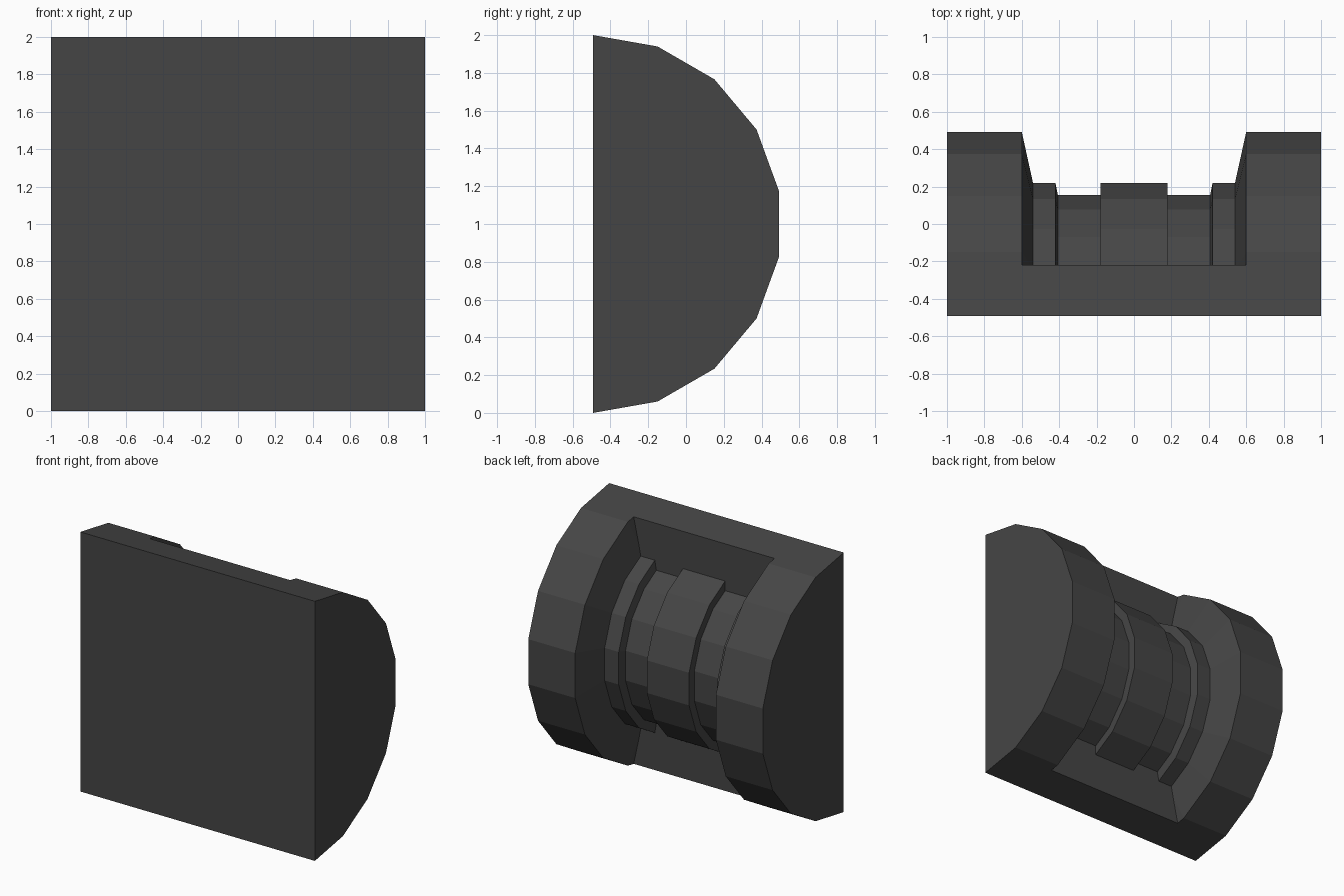
import bpy, bmesh
from math import sin, cos, radians
from mathutils import Vector

cube = bpy.data.objects.get("Cube")
if cube:
    bpy.data.objects.remove(cube, do_unlink=True)

SIDES = 9                                # facets of the half round
FLAT_Y = -sin(radians(80)) / 2           # flat front face
PLATE_BACK = -0.22                       # back of the plate behind the recess

dark = bpy.data.materials.new("dark grey")
dark.use_nodes = True
colour = (0.06, 0.06, 0.06, 1)
dark.diffuse_color = colour
dark.node_tree.nodes["Principled BSDF"].inputs["Base Color"].default_value = colour


def half_lathe(name, section, clip_y=None):
    """Sweep a closed (x, radius) section through a faceted half turn about x."""
    bm = bmesh.new()
    rings = []
    for i in range(SIDES + 1):
        a = radians(180 * i / SIDES)
        rings.append([bm.verts.new((x, FLAT_Y + r * sin(a), 1 + r * cos(a)))
                      for x, r in section])
    n = len(section)
    for a, b in zip(rings, rings[1:]):
        for j in range(n):
            k = (j + 1) % n
            bm.faces.new((a[j], a[k], b[k], b[j]))
    bm.faces.new(rings[0])
    bm.faces.new(rings[-1])
    if clip_y is not None:
        cut = bmesh.ops.bisect_plane(
            bm, geom=bm.verts[:] + bm.edges[:] + bm.faces[:],
            plane_co=Vector((0, clip_y, 0)), plane_no=Vector((0, 1, 0)),
            clear_inner=True)
        edges = [e for e in cut["geom_cut"] if isinstance(e, bmesh.types.BMEdge)]
        bmesh.ops.edgeloop_fill(bm, edges=edges)
    bmesh.ops.recalc_face_normals(bm, faces=bm.faces[:])
    return finish(name, bm)


def finish(name, bm):
    mesh = bpy.data.meshes.new(name)
    bm.to_mesh(mesh)
    bm.free()
    mesh.materials.append(dark)
    obj = bpy.data.objects.new(name, mesh)
    bpy.context.collection.objects.link(obj)
    return obj


# Half-round body: an extruded half polygon
bm = bmesh.new()
outline = [bm.verts.new((-1, FLAT_Y + sin(radians(180 * i / SIDES)),
                         1 + cos(radians(180 * i / SIDES))))
           for i in range(SIDES + 1)]
end = bm.faces.new(outline)
swept = bmesh.ops.extrude_face_region(bm, geom=[end], use_keep_orig=True)
moved = [v for v in swept["geom"] if isinstance(v, bmesh.types.BMVert)]
bmesh.ops.translate(bm, verts=moved, vec=(2, 0, 0))
bmesh.ops.recalc_face_normals(bm, faces=bm.faces[:])
body = finish("half_round_body", bm)

# Recess with sloped walls, two grooves and a raised centre band
BAND, GROOVE = 0.723, 0.658
right_half = [(0.18, BAND), (0.18, GROOVE), (0.407, GROOVE), (0.42, BAND),
              (0.54, BAND), (0.63, 1.138)]
left_half = [(-x, r) for x, r in reversed(right_half)]
cutter = half_lathe("recess_cutter", left_half + right_half, PLATE_BACK)
cutter.hide_render = True

# Cut the recess and discard the cutter
mod = body.modifiers.new("recess", "BOOLEAN")
mod.operation = "DIFFERENCE"
mod.solver = "EXACT"
mod.object = cutter
bpy.context.view_layer.objects.active = body
bpy.ops.object.modifier_apply(modifier=mod.name)
bpy.data.objects.remove(cutter, do_unlink=True)
